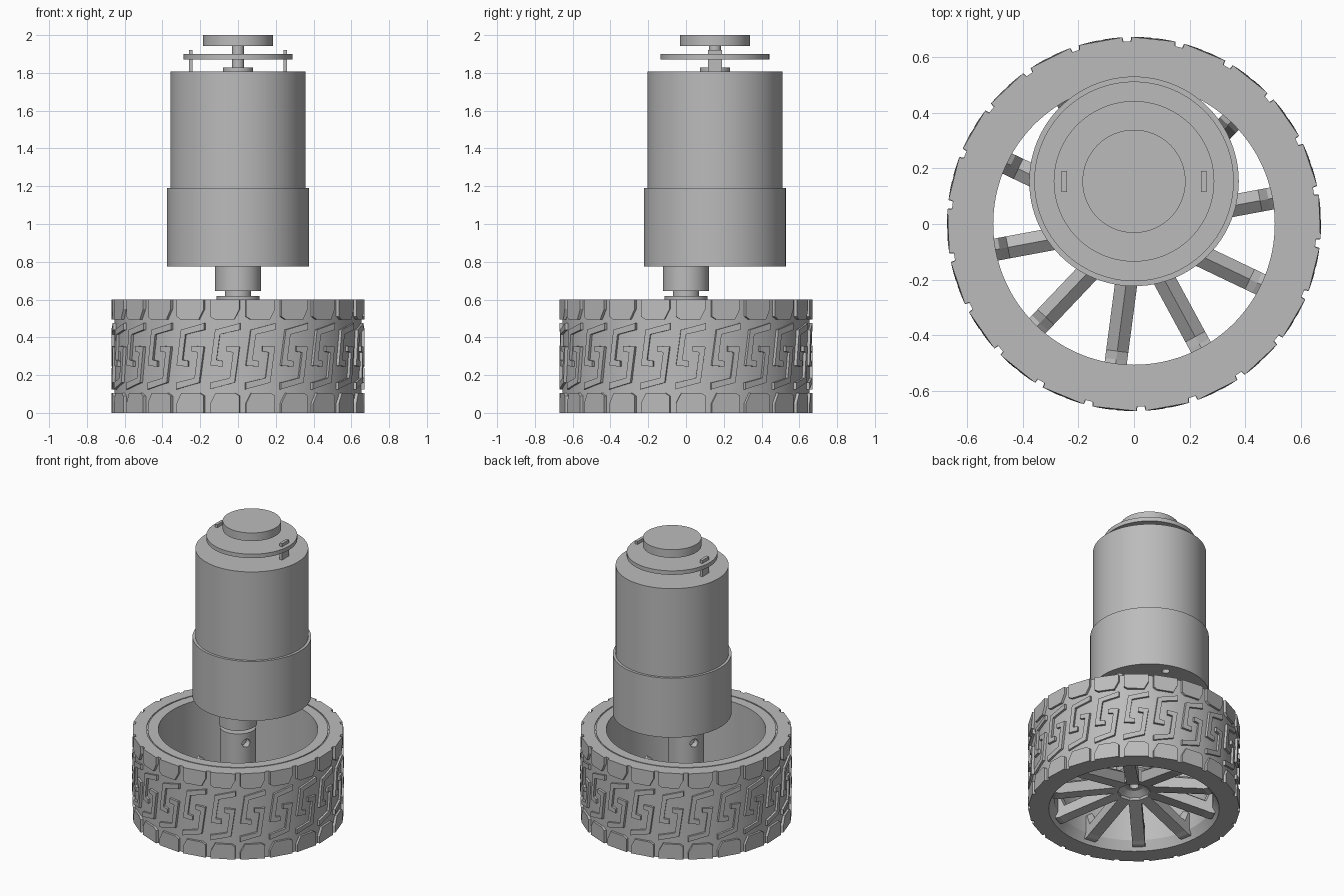
import bpy, bmesh, math
from mathutils import Vector

if "Cube" in bpy.data.objects:
    bpy.data.objects.remove(bpy.data.objects["Cube"])

GREY = (0.5, 0.5, 0.5, 1)
grey = bpy.data.materials.new("plain_grey")
grey.use_nodes = True
grey.diffuse_color = GREY
grey.node_tree.nodes["Principled BSDF"].inputs["Base Color"].default_value = GREY

MOTOR_Y = 0.153
parts = []


def finish(bm, name):
    bmesh.ops.recalc_face_normals(bm, faces=bm.faces)
    mesh = bpy.data.meshes.new(name)
    bm.to_mesh(mesh)
    bm.free()
    mesh.materials.append(grey)
    ob = bpy.data.objects.new(name, mesh)
    bpy.context.collection.objects.link(ob)
    parts.append(ob)
    return ob


def polar(r, angle, z):
    return Vector((r * math.cos(angle), r * math.sin(angle), z))


def lathe(name, profile, y=0.0, steps=96, closed=False):
    """Revolve (radius, height) points about a vertical axis."""
    bm = bmesh.new()
    pts = [bm.verts.new((r, 0, z)) for r, z in profile]
    loop = pts + pts[:1] if closed else pts
    edges = [bm.edges.new(pair) for pair in zip(loop, loop[1:])]
    bmesh.ops.spin(bm, geom=pts + edges, cent=(0, 0, 0), axis=(0, 0, 1),
                   angle=math.tau, steps=steps, use_duplicate=False)
    bmesh.ops.remove_doubles(bm, verts=bm.verts, dist=1e-4)
    bmesh.ops.translate(bm, verts=bm.verts, vec=(0, y, 0))
    return finish(bm, name)


def disc(name, r, z0, z1, y=0.0):
    return lathe(name, [(0, z0), (r, z0), (r, z1), (0, z1)], y)


def drill(target, holes, radius, depth):
    """Cut round holes given as (centre, direction)."""
    bm = bmesh.new()
    for centre, direction in holes:
        turn = Vector((0, 0, 1)).rotation_difference(direction).to_matrix().to_4x4()
        turn.translation = centre
        bmesh.ops.create_cone(bm, cap_ends=True, segments=24, radius1=radius,
                              radius2=radius, depth=depth, matrix=turn)
    cutter = finish(bm, "hole_cutter")
    parts.remove(cutter)
    cutter.hide_render = True
    mod = target.modifiers.new("holes", "BOOLEAN")
    mod.operation = "DIFFERENCE"
    mod.solver = "EXACT"
    mod.object = cutter
    bpy.context.view_layer.objects.active = target
    bpy.ops.object.modifier_apply(modifier=mod.name)
    bpy.data.objects.remove(cutter)


# Tyre and rim, with a fine seam in both faces
lathe("tyre_and_rim", [
    (0.54, 0), (0.655, 0), (0.655, 0.6), (0.58, 0.6), (0.58, 0.595), (0.572, 0.595),
    (0.572, 0.6), (0.505, 0.6), (0.505, 0.06)], steps=132, closed=True)

# Tread: edge lugs and two interlocking hooks, repeated round the tyre
LUGS = 22
lug = [(-0.078, 0.6), (0.078, 0.6), (0.078, 0.55), (0.05, 0.495), (-0.055, 0.495), (-0.078, 0.51)]
hook = [(0.08, 0.475), (-0.052, 0.44), (-0.078, 0.25), (-0.01, 0.245),
        (-0.01, 0.275), (-0.044, 0.28), (-0.026, 0.415), (0.08, 0.44)]


def flip(shape):
    return [(-u, 0.6 - z) for u, z in shape]


bm = bmesh.new()
for i in range(LUGS):
    middle = math.radians(-96) + math.tau * i / LUGS
    for shape in (lug, flip(lug), hook, flip(hook)):
        rings = [[bm.verts.new(polar(r, middle + u * shrink / 0.67, z)) for u, z in shape]
                 for r, shrink in ((0.645, 1.06), (0.671, 1))]
        bm.faces.new(rings[0])
        bm.faces.new(rings[1])
        for j in range(len(shape)):
            k = (j + 1) % len(shape)
            bm.faces.new((rings[0][j], rings[0][k], rings[1][k], rings[1][j]))
finish(bm, "tread_blocks")

# Ten ridged spokes rising from the rim to the hub
bm = bmesh.new()
stations = [(0.1, 0.12, 0.23), (0.46, 0.03, 0.13), (0.49, 0.02, 0.2), (0.52, 0.02, 0.22)]
for i in range(10):
    angle = math.radians(10.5 + 36 * i)
    out = polar(1, angle, 0)
    side = Vector((-out.y, out.x, 0)) * 0.04
    sections = []
    for r, low, high in stations:
        outline = [(-1, low), (1, low), (1, high - 0.03), (0, high), (-1, high - 0.03)]
        sections.append([bm.verts.new(out * r + side * s + Vector((0, 0, z))) for s, z in outline])
    for a, b in zip(sections, sections[1:]):
        for j in range(5):
            k = (j + 1) % 5
            bm.faces.new((a[j], a[k], b[k], b[j]))
    bm.faces.new(sections[0])
    bm.faces.new(sections[-1])
finish(bm, "spokes")

# Hub sleeve with a dished underside and two set-screw holes
hub = lathe("hub", [(0, 0.62), (0.115, 0.62), (0.115, 0.24), (0.15, 0.2), (0.15, 0.115),
                    (0.135, 0.115), (0.06, 0.165), (0.03, 0.165), (0.03, 0.2), (0, 0.2)])
screw = [polar(1, math.radians(a), 0) for a in (-28, 152)]
drill(hub, [(d * 0.115 + Vector((0, 0, 0.55)), d) for d in screw], 0.028, 0.1)

# Drive shaft and offset gearbox boss
disc("drive_shaft", 0.07, 0.5, 0.7)
disc("gearbox_boss", 0.122, 0.645, 0.79)

# Gearbox with mounting holes below, then the motor can
gearbox = disc("gearbox", 0.376, 0.775, 1.19, MOTOR_Y)
down = Vector((0, 0, -1))
drill(gearbox, [(polar(0.3, math.radians(10 + 60 * i), 0.775) + Vector((0, MOTOR_Y, 0)), down)
                for i in range(6)], 0.025, 0.12)
disc("motor_can", 0.358, 1.18, 1.808, MOTOR_Y)

# Rear bearing, axle, encoder plate and magnet disc
disc("rear_bearing", 0.08, 1.8, 1.828, MOTOR_Y)
disc("rear_axle", 0.032, 1.82, 1.95, MOTOR_Y)
disc("encoder_plate", 0.288, 1.872, 1.9, MOTOR_Y)
disc("magnet_disc", 0.185, 1.943, 2.0, MOTOR_Y)

# Terminal tabs through the plate
bm = bmesh.new()
for x in (-0.25, 0.25):
    cube = bmesh.ops.create_cube(bm, size=1)["verts"]
    bmesh.ops.scale(bm, verts=cube, vec=(0.02, 0.075, 0.12))
    bmesh.ops.translate(bm, verts=cube, vec=(x, MOTOR_Y, 1.862))
finish(bm, "terminal_tabs")

# Smooth round surfaces, keep hard edges
bpy.ops.object.select_all(action="DESELECT")
for ob in parts:
    if ob.name not in ("spokes", "terminal_tabs", "tread_blocks"):
        ob.select_set(True)
        bpy.context.view_layer.objects.active = ob
bpy.ops.object.shade_smooth_by_angle(angle=math.radians(30))
